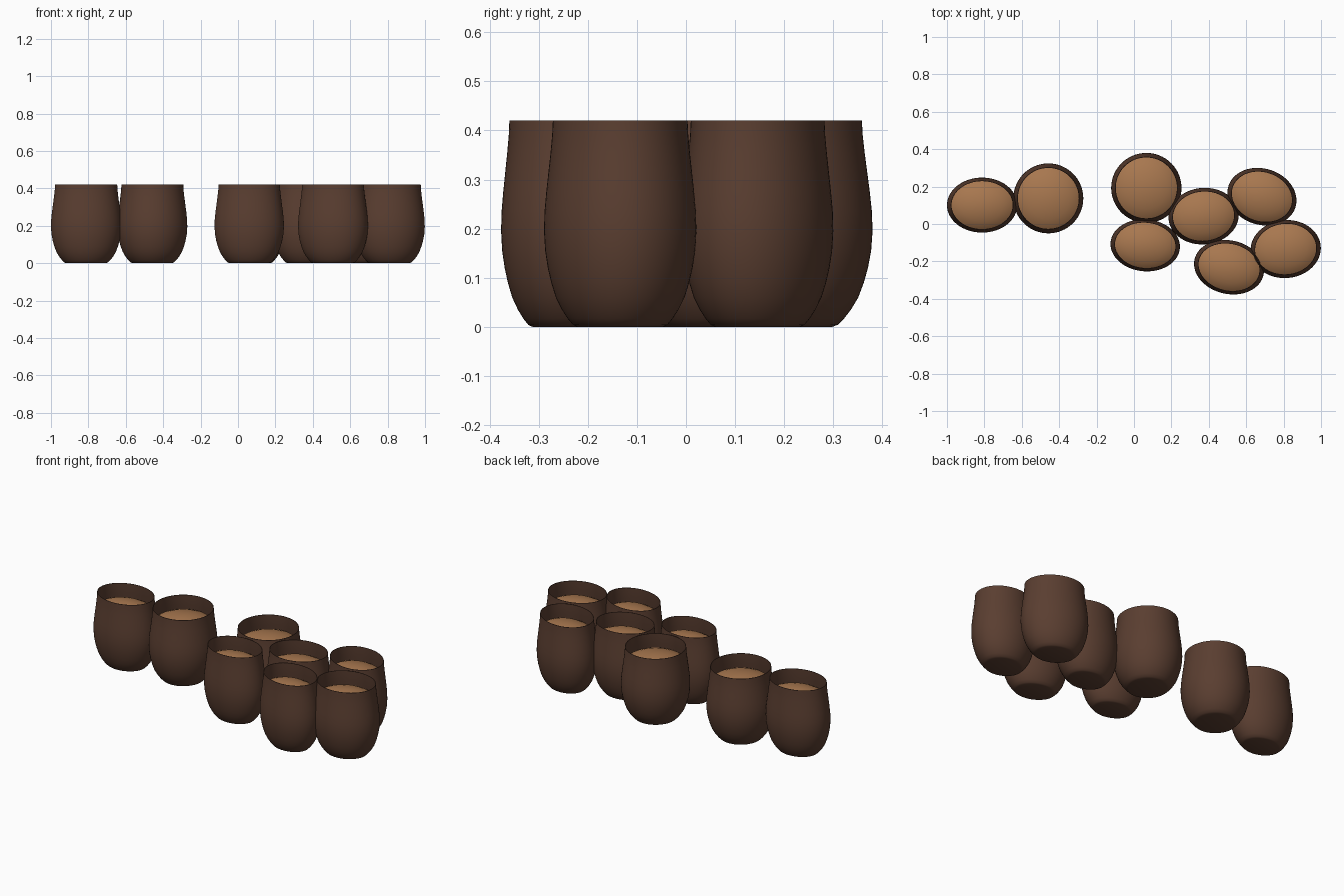
import bpy, bmesh, math

if "Cube" in bpy.data.objects:
    bpy.data.objects.remove(bpy.data.objects["Cube"])

def material(name, rgb):
    m = bpy.data.materials.new(name)
    m.diffuse_color = (*rgb, 1)
    m.use_nodes = True
    m.node_tree.nodes["Principled BSDF"].inputs["Base Color"].default_value = m.diffuse_color
    return m

shell_brown = material("dark_brown", (0.102, 0.048, 0.030))
fill_tan = material("light_tan", (0.39, 0.185, 0.078))

SEG = 64
# Outer cup profile (relative radius, z), from base to rim
OUTER = [(0.56, 0.0), (0.62, 0.004), (0.69, 0.017), (0.765, 0.035), (0.845, 0.06),
         (0.905, 0.09), (0.95, 0.12), (0.985, 0.155), (1.0, 0.195), (0.993, 0.235),
         (0.97, 0.275), (0.942, 0.315), (0.914, 0.355), (0.893, 0.39), (0.884, 0.42)]
WALL = 0.014
# Inside wall, from rim down to below the fill
INNER = [(r - WALL, z) for r, z in reversed(OUTER) if z > 0.27]
# Domed fill
FILL = [(0.925, 0.325), (0.8, 0.342), (0.6, 0.358), (0.4, 0.368), (0.2, 0.374)]

def lathe(name, profile, cup, mat, cap_start=None, cap_end=None):
    x, y, a, b, angle = cup
    bm = bmesh.new()
    rings = [[bm.verts.new((r * a * math.cos(t), r * b * math.sin(t), z))
              for t in (2 * math.pi * i / SEG for i in range(SEG))] for r, z in profile]
    for lo, hi in zip(rings, rings[1:]):
        for i in range(SEG):
            j = (i + 1) % SEG
            bm.faces.new((lo[i], lo[j], hi[j], hi[i]))
    # Close an end with a fan at the given height
    for ring, z, flip in ((rings[0], cap_start, True), (rings[-1], cap_end, False)):
        if z is not None:
            c = bm.verts.new((0, 0, z))
            for i in range(SEG):
                p, q = ring[i], ring[(i + 1) % SEG]
                bm.faces.new((q, p, c) if flip else (p, q, c))
    me = bpy.data.meshes.new(name)
    bm.to_mesh(me)
    bm.free()
    me.materials.append(mat)
    ob = bpy.data.objects.new(name, me)
    bpy.context.collection.objects.link(ob)
    ob.location = (x, y, 0)
    ob.rotation_euler[2] = math.radians(angle)
    bpy.ops.object.select_all(action='DESELECT')
    bpy.context.view_layer.objects.active = ob
    ob.select_set(True)
    bpy.ops.object.shade_smooth_by_angle(angle=math.radians(40))
    return ob

# Cups: x, y, half width, half depth, turn in degrees
CUPS = [(-0.812, 0.101, 0.188, 0.147, 0), (-0.458, 0.137, 0.187, 0.187, 0),
        (0.066, 0.193, 0.188, 0.187, 0), (0.060, -0.114, 0.186, 0.139, -5),
        (0.372, 0.042, 0.188, 0.151, 5), (0.684, 0.146, 0.188, 0.15, -18),
        (0.508, -0.231, 0.189, 0.143, -13), (0.811, -0.134, 0.188, 0.155, 5)]

for n, cup in enumerate(CUPS, 1):
    lathe(f"cup_shell_{n}", OUTER + INNER, cup, shell_brown, cap_start=0.0)
    lathe(f"cup_fill_{n}", FILL, cup, fill_tan, cap_end=0.376)
